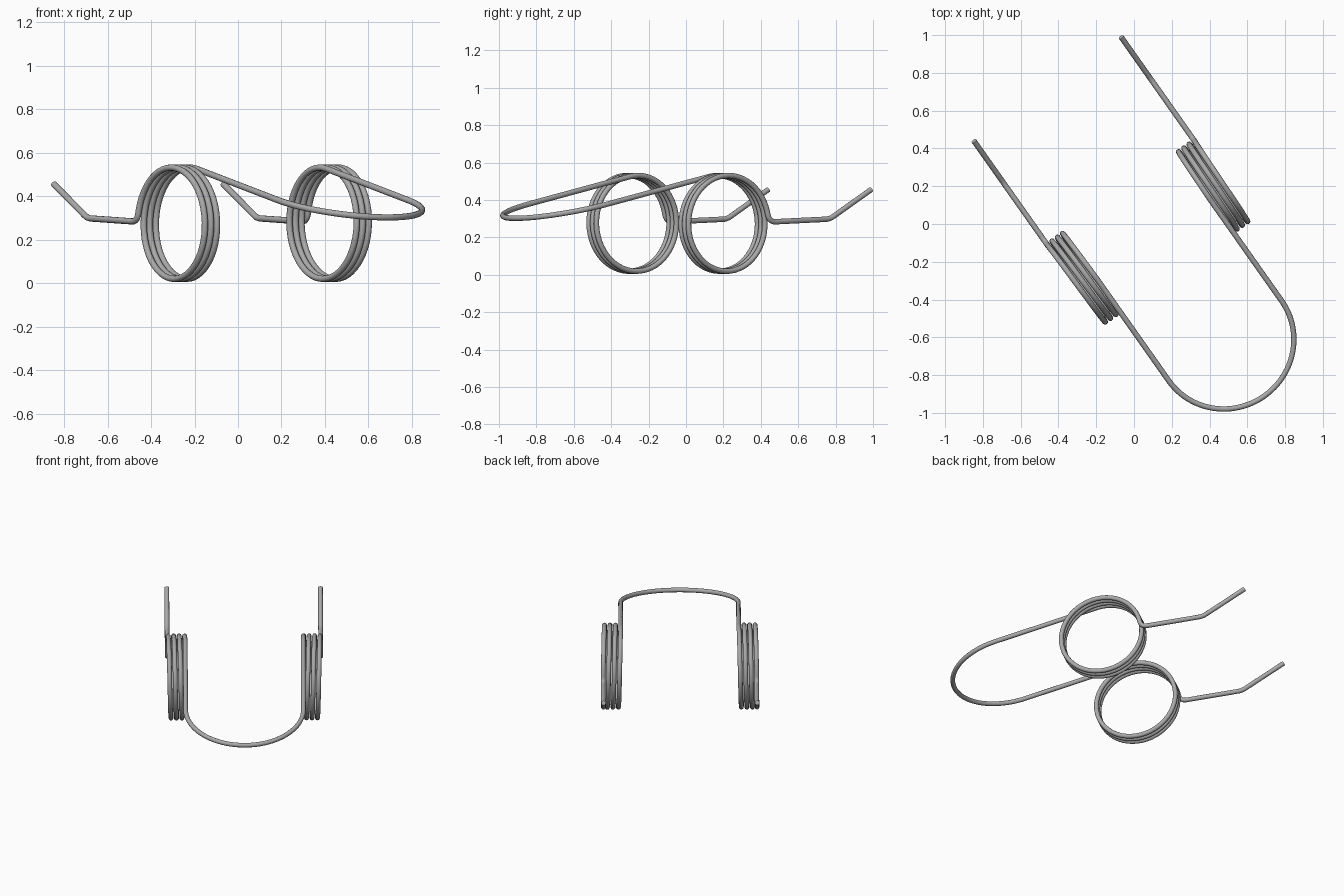
import bpy
from math import sin, cos, radians, pi
from mathutils import Vector, Matrix

cube = bpy.data.objects.get("Cube")
if cube:
    bpy.data.objects.remove(cube, do_unlink=True)

# Main dimensions: local x runs toward the bridge, local y along the coil axis
WIRE = 0.0145
COIL_R = 0.256
COIL_X, COIL_Z = 0.08, 0.275
INNER, OUTER = 0.366, 0.477
TURNS = 3
TILT = radians(12.5)


def fillet(a, corner, b, size, steps=6):
    """Rounded corner as a short quadratic arc."""
    p = corner + (a - corner).normalized() * size
    q = corner + (b - corner).normalized() * size
    return [p.lerp(corner, i / steps).lerp(corner.lerp(q, i / steps), i / steps)
            for i in range(steps + 1)]


def half_path():
    """Wire from the middle of the bridge to the tip of one leg."""
    along = Vector((cos(TILT), 0, -sin(TILT)))
    tangent = Vector((COIL_X + COIL_R * sin(TILT), 0, COIL_Z + COIL_R * cos(TILT)))
    arc_centre = tangent + along * 0.665
    pts = []
    # Half of the round bridge, in the sloping plane
    for i in range(25):
        a = pi / 2 * i / 24
        pts.append(arc_centre + along * INNER * cos(a) + Vector((0, INNER * sin(a), 0)))
    # Coil, from its top over the back and round
    sweep = TURNS * 2 * pi + TILT + radians(76)
    steps = 170
    for i in range(steps + 1):
        t = i / steps
        a = TILT - sweep * t
        pts.append(Vector((COIL_X + COIL_R * sin(a), INNER + (OUTER - INNER) * t,
                           COIL_Z + COIL_R * cos(a))))
    # Outer leg with two bends
    end = pts[-1]
    elbow = Vector((-0.182, OUTER, 0.282))
    kink = Vector((-0.577, OUTER, 0.298))
    tip = Vector((-0.847, OUTER, 0.455))
    pts += fillet(end, elbow, kink, 0.04)
    pts += fillet(elbow, kink, tip, 0.025)
    pts.append(tip)
    return pts


# Mirror the half into one continuous wire
half = half_path()
path = [Vector((p.x, -p.y, p.z)) for p in reversed(half[1:])] + half
place = Matrix.Translation((0.031, 0.022, 0)) @ Matrix.Rotation(radians(-54.8), 4, 'Z')

curve = bpy.data.curves.new("spring_wire", 'CURVE')
curve.dimensions = '3D'
curve.bevel_depth = WIRE
curve.bevel_resolution = 4
curve.use_fill_caps = True
spline = curve.splines.new('POLY')
spline.points.add(len(path) - 1)
for point, co in zip(spline.points, path):
    point.co = (*(place @ co), 1)

# Grey steel
steel = bpy.data.materials.new("grey_steel")
steel.use_nodes = True
grey = (0.4, 0.4, 0.4, 1)
steel.diffuse_color = grey
steel.node_tree.nodes["Principled BSDF"].inputs["Base Color"].default_value = grey
curve.materials.append(steel)

# Turn the wire into a smooth mesh
wire = bpy.data.objects.new("spring_wire", curve)
bpy.context.collection.objects.link(wire)
bpy.ops.object.select_all(action='DESELECT')
wire.select_set(True)
bpy.context.view_layer.objects.active = wire
bpy.ops.object.convert(target='MESH')
bpy.ops.object.shade_smooth_by_angle(angle=radians(50))
